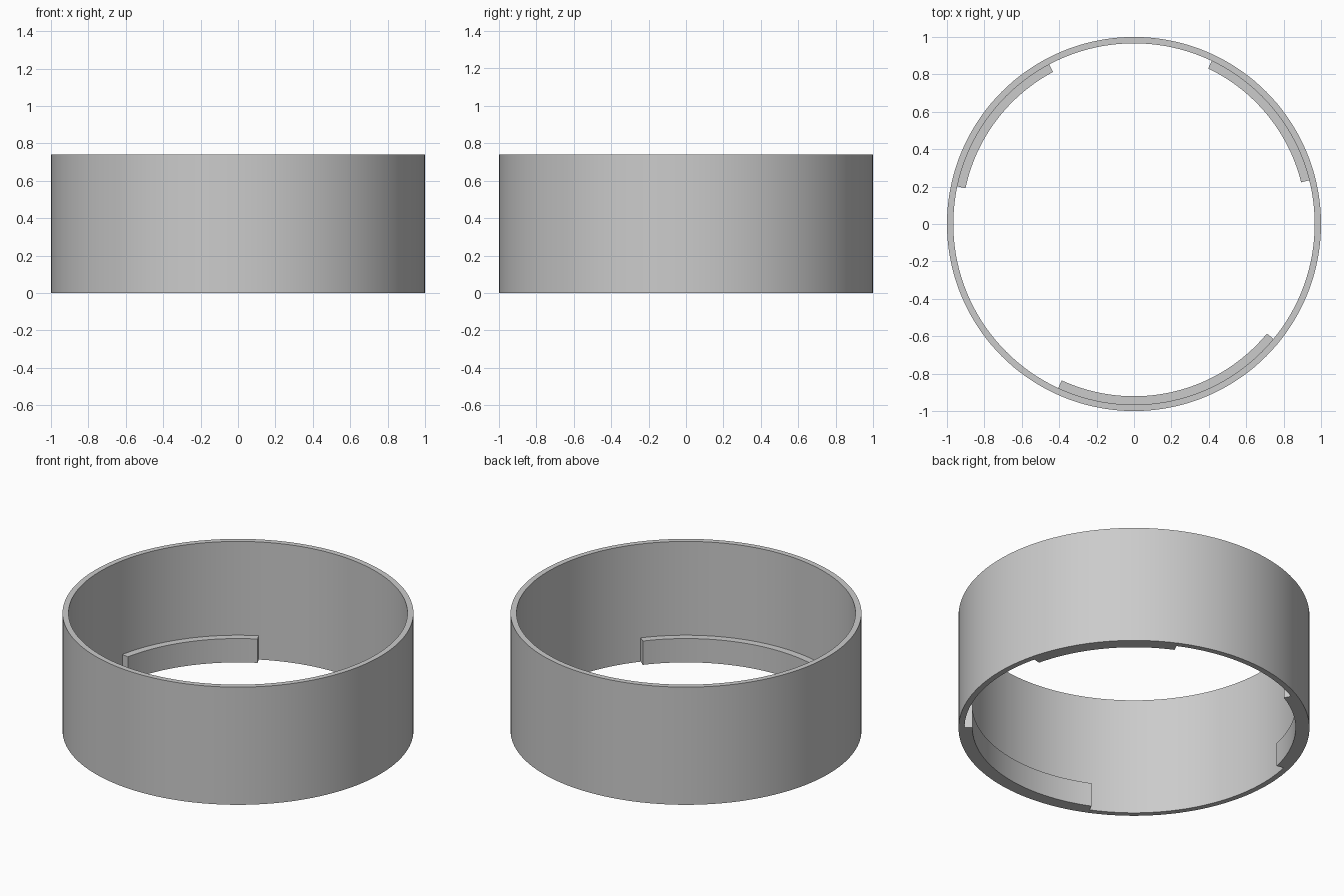
import bpy
import bmesh
from math import cos, sin, radians

if "Cube" in bpy.data.objects:
    bpy.data.objects.remove(bpy.data.objects["Cube"], do_unlink=True)

OUTER, INNER, TAB_INNER = 1.0, 0.966, 0.921
HEIGHT, TAB_HEIGHT = 0.74, 0.15

grey = bpy.data.materials.new("plain_grey")
grey.use_nodes = True
colour = (0.6, 0.6, 0.6, 1)
grey.diffuse_color = colour
grey.node_tree.nodes["Principled BSDF"].inputs["Base Color"].default_value = colour


def arc_wall(name, r_in, r_out, height, start, end, steps):
    """Sweep a rectangular section around z, closed when it makes a full turn."""
    full = end - start >= 360
    bm = bmesh.new()
    sections = []
    for i in range(steps if full else steps + 1):
        a = radians(start + (end - start) * i / steps)
        corners = [(r_in, 0), (r_out, 0), (r_out, height), (r_in, height)]
        sections.append([bm.verts.new((r * cos(a), r * sin(a), z)) for r, z in corners])
    for i in range(steps):
        a, b = sections[i], sections[(i + 1) % len(sections)]
        for k in range(4):
            n = (k + 1) % 4
            bm.faces.new((a[k], a[n], b[n], b[k]))
    if not full:
        bm.faces.new(sections[0])
        bm.faces.new(sections[-1])
    bmesh.ops.recalc_face_normals(bm, faces=bm.faces)
    mesh = bpy.data.meshes.new(name)
    bm.to_mesh(mesh)
    bm.free()
    mesh.materials.append(grey)
    obj = bpy.data.objects.new(name, mesh)
    bpy.context.collection.objects.link(obj)
    bpy.ops.object.select_all(action="DESELECT")
    obj.select_set(True)
    bpy.context.view_layer.objects.active = obj
    bpy.ops.object.shade_smooth_by_angle(angle=radians(30))
    return obj


# Thin outer ring
arc_wall("ring_wall", INNER, OUTER, HEIGHT, 0, 360, 144)

# Three low locking tabs inside the bottom rim, slightly sunk into the wall
for name, start, end in (("left_tab", 14, 64.5),
                         ("right_tab", 118, 168),
                         ("front_tab", 245.2, 320.5)):
    arc_wall(name, TAB_INNER, INNER + 0.005, TAB_HEIGHT, start, end, 32)
